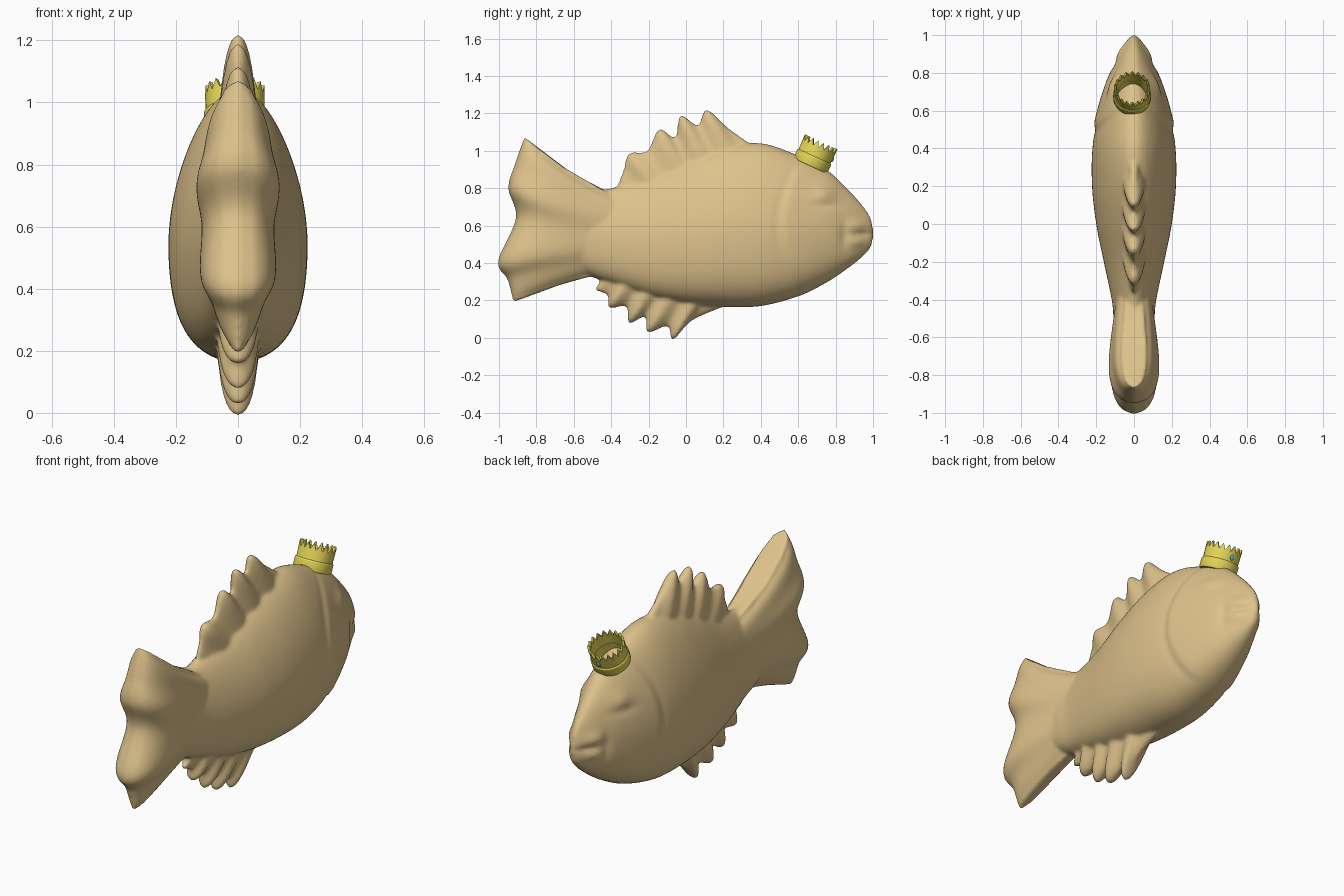
import bpy, bmesh, math
from mathutils import Matrix

if "Cube" in bpy.data.objects:
    bpy.data.objects.remove(bpy.data.objects["Cube"])


def material(name, rgb):
    m = bpy.data.materials.new(name)
    m.diffuse_color = (*rgb, 1)
    m.use_nodes = True
    m.node_tree.nodes["Principled BSDF"].inputs["Base Color"].default_value = m.diffuse_color
    return m


def spline(pts, u):
    """Smooth curve through evenly spaced points, u in 0..1."""
    n = len(pts) - 1
    i = min(int(u * n), n - 1)
    t = u * n - i
    p = [pts[max(0, min(n, i + k))] for k in (-1, 0, 1, 2)]
    return [0.5 * (2 * b + (c - a) * t + (2 * a - 5 * b + 4 * c - d) * t * t
                   + (3 * b - a - 3 * c + d) * t ** 3) for a, b, c, d in zip(*p)]


def bump(y, z, cy, cz, sy, sz):
    return math.exp(-((y - cy) / sy) ** 2 - ((z - cz) / sz) ** 2)


def loft(bm, rings):
    """Skin closed rings of points and cap both ends."""
    vs = [[bm.verts.new(p) for p in r] for r in rings]
    for a, b in zip(vs, vs[1:]):
        for j in range(len(a)):
            k = (j + 1) % len(a)
            bm.faces.new((a[j], a[k], b[k], b[j]))
    bm.faces.new(vs[0][::-1])
    bm.faces.new(vs[-1])


def relief(y, z):
    """Sideways relief of gill cover, eye and lips."""
    d = 0
    g = y - (0.51 + 0.9 * (z - 0.6) ** 2)
    if 0.25 < z < 0.95:
        d += 0.012 / (1 + math.exp(-g / 0.010)) * math.exp(-max(g, 0) / 0.12)
        d -= 0.006 * math.exp(-((g + 0.015) / 0.025) ** 2)
    d += 0.018 * bump(y, z, 0.74, 0.77, 0.055, 0.045)
    d -= 0.010 * bump(y, z, 0.74, 0.71, 0.08, 0.02)
    d += 0.013 * bump(y, z, 0.92, 0.60, 0.05, 0.03)
    d += 0.012 * bump(y, z, 0.92, 0.51, 0.045, 0.026)
    d -= 0.013 * bump(y, z, 0.94, 0.555, 0.06, 0.013)
    d -= 0.010 * bump(y, z, 0.845, 0.55, 0.022, 0.07)
    return d


def add_body(bm):
    # stations: y, top, bottom, half width
    st = [(-.78, .68, .46, .05), (-.6, .76, .37, .095), (-.5, .79, .325, .108),
          (-.4, .80, .29, .118), (-.2, .86, .22, .16), (0, .95, .18, .20),
          (.2, 1.02, .165, .222), (.4, 1.04, .17, .22), (.6, .975, .222, .19),
          (.75, .90, .295, .147), (.87, .79, .375, .095), (.95, .70, .44, .05),
          (.985, .645, .48, .026), (1.0, .59, .53, .008)]
    rings = []
    for i in range(181):
        y, top, bot, w = spline(st, i / 180)
        c, h = (top + bot) / 2, (top - bot) / 2
        ring = []
        for j in range(96):
            a = math.tau * j / 96
            ca, sa = math.cos(a), math.sin(a)
            z = c + h * sa - 0.14 * h * ca * ca
            x = ca * (w * (1 - 0.13 * sa * abs(sa)) + relief(y, z))
            ring.append((x, y, z))
        rings.append(ring)
    loft(bm, rings)


def add_fin(bm, root, edge, t_root, t_edge, pleat, curve=1.0, low=1.0, tip=.15, sharp=6):
    """Pleated fan: even edge points are ribs, odd ones are valleys."""
    nu, nv = 110, 36
    n = len(edge) - 1
    rings = []
    for i in range(nu + 1):
        u = i / nu
        ey, ez = spline(edge, u)
        ry = root[0][0] + (root[1][0] - root[0][0]) * u
        rz = root[0][1] + (root[1][1] - root[0][1]) * u
        rib = 0.5 + 0.5 * math.cos(math.pi * u * n)
        prof = max(tip, 1 - abs(2 * u - 1) ** 5) ** 0.5 * (1 + (low - 1) * u ** 4)
        side = []
        for j in range(nv + 1):
            v = j / nv
            t = (t_root + (t_edge - t_root) * v) * prof * (1 - pleat * v * (1 - rib))
            t *= math.sqrt(max(0.002, 1 - v ** sharp))
            side.append((t, ry + (ey - ry) * v, rz + (ez - rz) * v ** curve))
        rings.append(side + [(-x, y, z) for x, y, z in reversed(side)])
    loft(bm, rings)


# Fish: body and fins fused into one smooth skin
bm = bmesh.new()
add_body(bm)
# tail fin
add_fin(bm, [(-.33, .75), (-.33, .365)],
        [(-.865, 1.075), (-.915, .93), (-.95, .80), (-.91, .64), (-1.005, .41),
         (-.955, .31), (-.925, .19)], .085, .175, .16, 1.4, .5, .25, 5)
# dorsal fin
add_fin(bm, [(.40, .95), (-.28, .74)],
        [(.34, 1.04), (.23, 1.12), (.11, 1.22), (.06, 1.14), (-.03, 1.19),
         (-.06, 1.075), (-.145, 1.115), (-.21, 1.0), (-.305, .985), (-.335, .90),
         (-.365, .82)], .072, .038, .42)
# belly fin
add_fin(bm, [(.22, .26), (-.40, .38)],
        [(.20, .165), (.03, .09), (-.07, -.01), (-.10, .06), (-.205, .028),
         (-.22, .11), (-.305, .078), (-.32, .165), (-.41, .16), (-.42, .225),
         (-.49, .255)], .08, .05, .42)
bmesh.ops.recalc_face_normals(bm, faces=bm.faces)
me = bpy.data.meshes.new("fish")
bm.to_mesh(me)
bm.free()
fish = bpy.data.objects.new("fish", me)
bpy.context.collection.objects.link(fish)
me.materials.append(material("tan", (.73, .54, .26)))
rm = fish.modifiers.new("fuse", 'REMESH')
rm.mode = 'VOXEL'
rm.voxel_size = 0.009
rm.use_smooth_shade = True
sm = fish.modifiers.new("soften", 'SMOOTH')
sm.factor = 0.5
sm.iterations = 8

# Crown placement, tilted toward the nose
place = Matrix.Translation((-.01, .672, .937)) @ Matrix.Rotation(-.43, 4, 'X')
gold = material("gold", (.80, .69, .10))


def ring_object(name, profile, seg, lift=None):
    """Closed (radius, height) profile spun around the crown axis."""
    bm = bmesh.new()
    cols = []
    for i in range(seg):
        a = math.tau * i / seg
        cols.append([bm.verts.new((r * math.cos(a), r * math.sin(a),
                     lift(i) if lift and z is None else z)) for r, z in profile])
    for i in range(seg):
        a, b = cols[i], cols[(i + 1) % seg]
        for j in range(len(a)):
            k = (j + 1) % len(a)
            bm.faces.new((a[j], b[j], b[k], a[k]))
    bmesh.ops.recalc_face_normals(bm, faces=bm.faces)
    me = bpy.data.meshes.new(name)
    bm.to_mesh(me)
    bm.free()
    me.materials.append(gold)
    ob = bpy.data.objects.new(name, me)
    ob.matrix_world = place
    bpy.context.collection.objects.link(ob)
    bpy.context.view_layer.objects.active = ob
    ob.select_set(True)
    bpy.ops.object.shade_smooth_by_angle()
    ob.select_set(False)


# Crown wall with pointed teeth (None = zigzag top)
ring_object("crown_wall", [(.092, -.01), (.096, None), (.083, None), (.080, -.01)],
            36, lambda i: .122 if i % 2 else .088)
# Base band
ring_object("crown_band", [(.078, -.02), (.096, -.02), (.100, -.01), (.100, .03),
                           (.096, .036), (.078, .036)], 48)

# Gem on the nose side of the crown
bpy.ops.mesh.primitive_uv_sphere_add(segments=16, ring_count=8, radius=.012)
gem = bpy.context.object
gem.name = "crown_gem"
gem.matrix_world = place @ Matrix.Translation((0, .094, .06)) @ Matrix.Diagonal((1, .6, 1.2, 1))
gem.data.materials.append(material("blue", (.1, .45, .6)))
bpy.ops.object.shade_smooth_by_angle()
